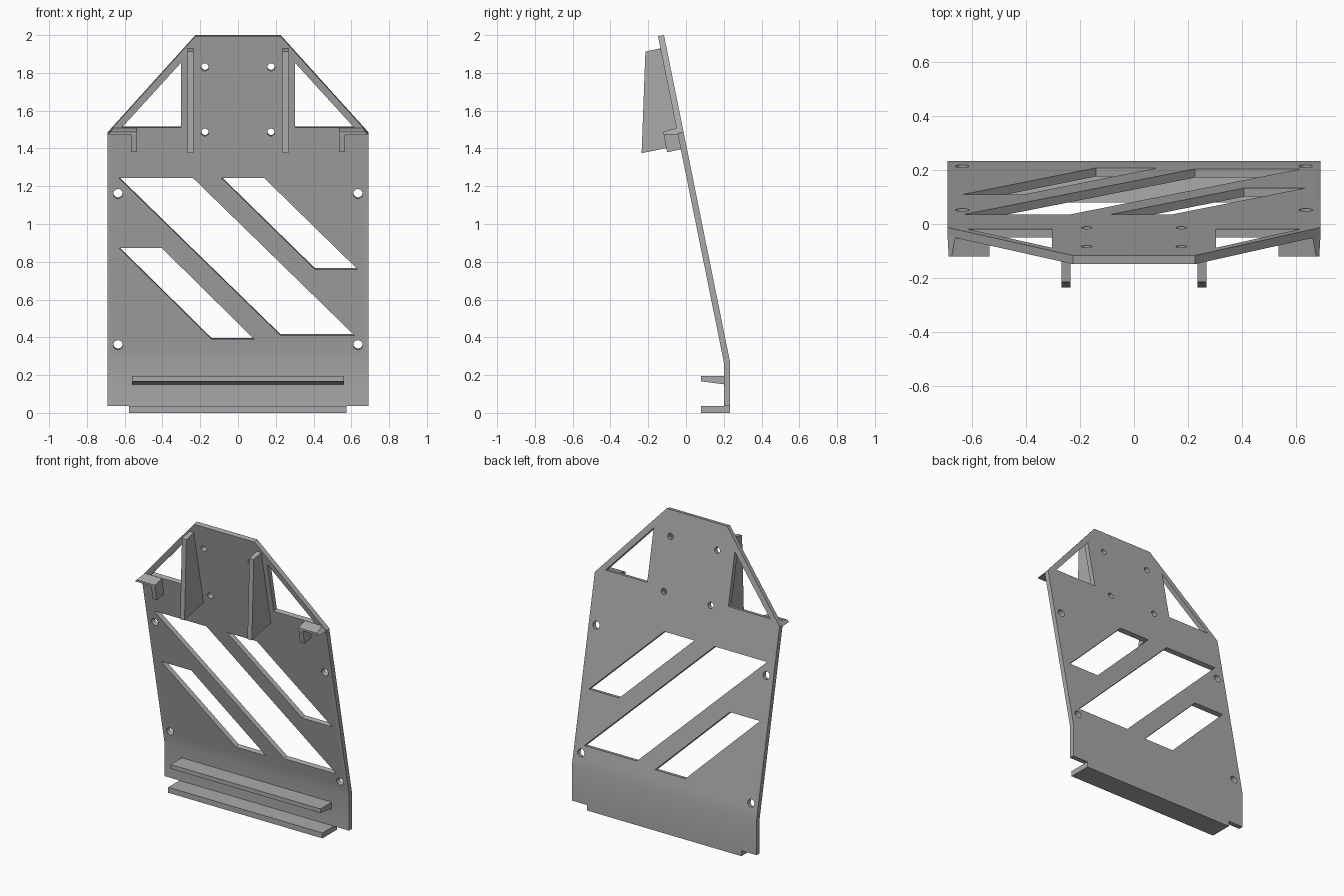
import bpy, bmesh, math
from mathutils import Vector

cube = bpy.data.objects.get("Cube")
if cube:
    bpy.data.objects.remove(cube, do_unlink=True)

grey = bpy.data.materials.new("plain grey")
grey.use_nodes = True
colour = (0.4, 0.4, 0.4, 1)
grey.diffuse_color = colour
grey.node_tree.nodes["Principled BSDF"].inputs["Base Color"].default_value = colour

BEND_Z, FRONT_Y, THICK = 0.27, 0.2, 0.033
LEAN = 0.202                                     # forward lean per unit of height
NORMAL = Vector((0, -1, -LEAN)).normalized()     # out of the leaning front face


def front_y(z):
    return FRONT_Y - LEAN * max(z - BEND_Z, 0)


def loft(name, ring_a, ring_b):
    """Closed solid between two matching rings of points."""
    bm = bmesh.new()
    a = [bm.verts.new(p) for p in ring_a]
    b = [bm.verts.new(p) for p in ring_b]
    bm.faces.new(a)
    bm.faces.new(b[::-1])
    for i in range(len(a)):
        j = (i + 1) % len(a)
        bm.faces.new((a[j], a[i], b[i], b[j]))
    bmesh.ops.recalc_face_normals(bm, faces=bm.faces)
    mesh = bpy.data.meshes.new(name)
    bm.to_mesh(mesh)
    bm.free()
    mesh.materials.append(grey)
    obj = bpy.data.objects.new(name, mesh)
    bpy.context.collection.objects.link(obj)
    return obj


def prism_x(name, x0, x1, profile):
    """Side profile of (y, z) points swept from x0 to x1."""
    return loft(name, [(x0, y, z) for y, z in profile], [(x1, y, z) for y, z in profile])


def cut(target, outline):
    """Cut an (x, z) outline square through the leaning plate."""
    pts = [Vector((x, front_y(z), z)) for x, z in outline]
    tool = loft("cutter", [p + NORMAL * 0.1 for p in pts], [p - NORMAL * 0.15 for p in pts])
    mod = target.modifiers.new("cut", 'BOOLEAN')
    mod.operation, mod.object, mod.solver = 'DIFFERENCE', tool, 'EXACT'
    bpy.context.view_layer.objects.active = target
    bpy.ops.object.modifier_apply(modifier=mod.name)
    bpy.data.objects.remove(tool, do_unlink=True)


# Bent back plate
top = front_y(2.0)
plate = prism_x("back_plate", -0.69, 0.69, [
    (FRONT_Y, 0.037), (FRONT_Y, BEND_Z), (top + 0.001, 1.994), (top + THICK, 2.0),
    (FRONT_Y + THICK, BEND_Z), (FRONT_Y + THICK, 0.037)])

# Sloped shoulders and triangular windows
for s in (-1, 1):
    cut(plate, [(s * 0.784, 1.376), (s * 0.126, 2.104), (s * 0.784, 2.104)])
    cut(plate, [(s * 0.303, 1.51), (s * 0.615, 1.51), (s * 0.303, 1.852)])

# Slanted windows: left x at top, top z, left x at bottom, bottom z, width
for xt, zt, xb, zb, w in ((-0.63, 1.243, 0.225, 0.41, 0.392),
                          (-0.087, 1.243, 0.407, 0.76, 0.226),
                          (-0.63, 0.873, -0.14, 0.39, 0.226)):
    cut(plate, [(xt, zt), (xt + w, zt), (xb + w, zb), (xb, zb)])

# Screw holes
for x, z, r in ((0.175, 1.83, 0.02), (0.175, 1.485, 0.02),
                (0.635, 1.16, 0.025), (0.635, 0.36, 0.025)):
    for s in (-1, 1):
        ring = [math.tau * i / 24 for i in range(24)]
        cut(plate, [(s * x + r * math.cos(t), z + r * math.sin(t)) for t in ring])

# Upright fins and corner clips, mirrored
for s, side in ((1, "left"), (-1, "right")):
    prism_x(side + "_fin", s * 0.235, s * 0.268, [
        (-0.235, 1.375), (-0.215, 1.913),
        (front_y(1.93) + 0.01, 1.932), (front_y(1.415) + 0.01, 1.418)])
    prism_x(side + "_clip_leg", s * 0.535, s * 0.567, [
        (-0.119, 1.477), (-0.1, 1.38), (front_y(1.395) + 0.01, 1.397),
        (front_y(1.477) + 0.01, 1.477)])
    low, high = front_y(1.475) + 0.008, front_y(1.51) + 0.008
    rim = [(-0.12, 1.475), (-0.12, 1.488), (high, 1.51), (low, 1.475)]
    outer_x = (0.685, 0.674, 0.66, 0.69)
    loft(side + "_clip_flange", [(s * 0.535, y, z) for y, z in rim],
         [(s * x, y, z) for x, (y, z) in zip(outer_x, rim)])

# Lower ledge and foot
prism_x("ledge", -0.56, 0.56, [(0.08, 0.195), (FRONT_Y + 0.01, 0.195),
                               (FRONT_Y + 0.01, 0.15), (0.08, 0.167)])
prism_x("foot", -0.577, 0.575, [(0.08, 0), (0.08, 0.037), (FRONT_Y + THICK, 0.037),
                                (FRONT_Y + THICK, 0)])

# Soft bend, sharp edges elsewhere
bpy.ops.object.select_all(action='DESELECT')
plate.select_set(True)
bpy.context.view_layer.objects.active = plate
bpy.ops.object.shade_smooth_by_angle(angle=math.radians(30))
